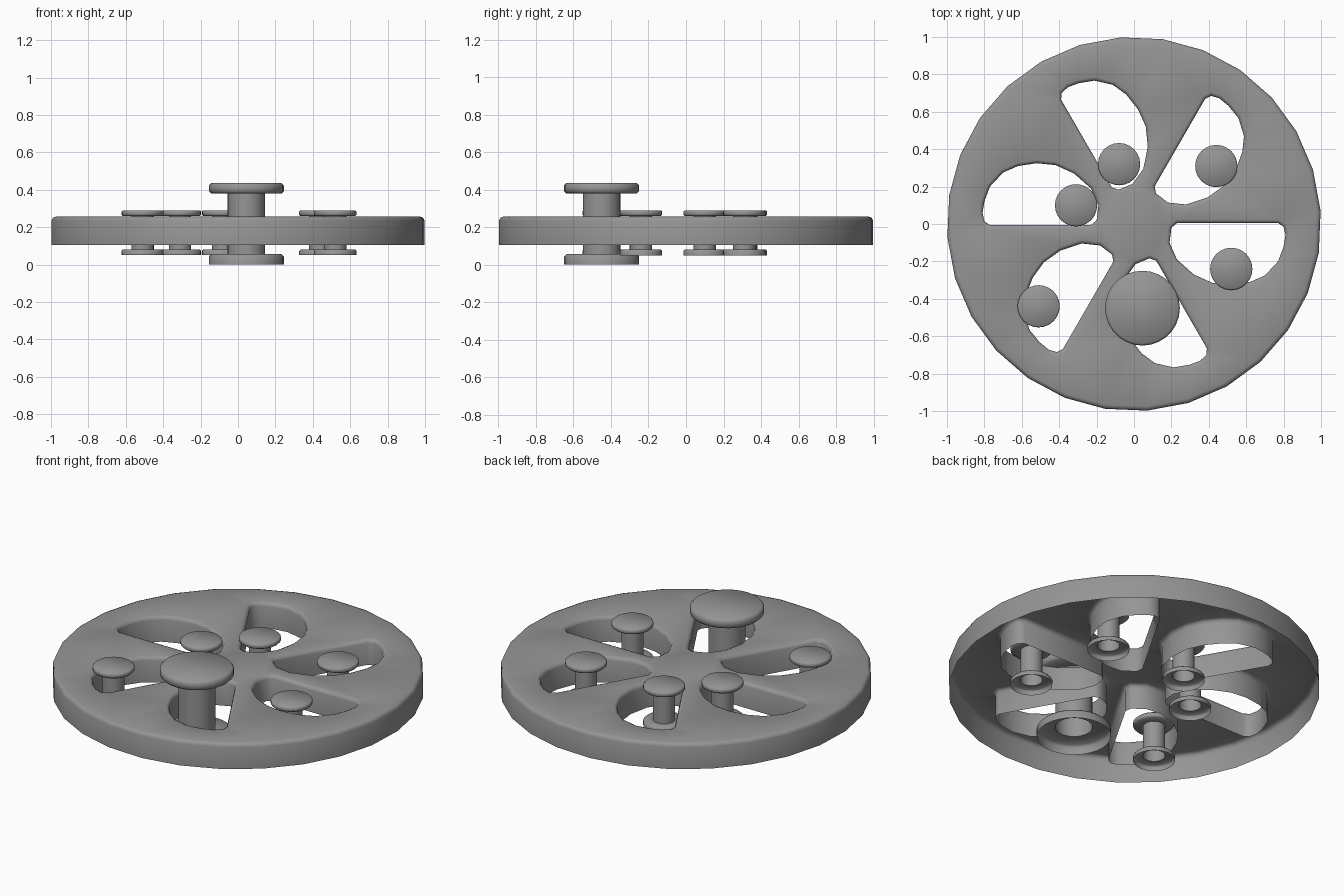
import bpy, bmesh, math
from mathutils import Vector, Matrix

if "Cube" in bpy.data.objects:
    bpy.data.objects.remove(bpy.data.objects["Cube"], do_unlink=True)

grey = bpy.data.materials.new("plain grey")
grey.use_nodes = True
colour = (0.3, 0.3, 0.3, 1)
grey.diffuse_color = colour
grey.node_tree.nodes["Principled BSDF"].inputs["Base Color"].default_value = colour

BOTTOM, SHOULDER, TOP = 0.105, 0.235, 0.256


def finish(name, bm):
    mesh = bpy.data.meshes.new(name)
    bm.to_mesh(mesh)
    bm.free()
    mesh.materials.append(grey)
    obj = bpy.data.objects.new(name, mesh)
    bpy.context.collection.objects.link(obj)
    bpy.ops.object.select_all(action="DESELECT")
    obj.select_set(True)
    bpy.context.view_layer.objects.active = obj
    bpy.ops.object.shade_smooth_by_angle(angle=math.radians(50))
    return obj


def offset(points, amount):
    """Move a counter-clockwise outline outwards by amount."""
    moved = []
    for i, p in enumerate(points):
        a = (p - points[i - 1]).normalized()
        b = (points[(i + 1) % len(points)] - p).normalized()
        n = Vector((a.y + b.y, -a.x - b.x)).normalized()
        moved.append(p + n * amount / max(n.dot(Vector((a.y, -a.x))), 0.5))
    return moved


def wall(bm, points, lean, outward):
    """Vertical wall with a rounded shoulder; returns its top edges."""
    levels = [(BOTTOM, 0), (SHOULDER, 0), (SHOULDER + 0.015, 0.3), (TOP, 1)]
    rings = [[bm.verts.new((p.x, p.y, z)) for p in offset(points, lean * k)]
             for z, k in levels]
    n = len(points)
    for low, high in zip(rings, rings[1:]):
        for i in range(n):
            j = (i + 1) % n
            quad = [low[i], low[j], high[j], high[i]]
            bm.faces.new(quad if outward else quad[::-1])
    return [bm.edges.get((rings[-1][i], rings[-1][(i + 1) % n])) for i in range(n)]


# Wheel plate: open underneath, with six petal openings
SIDES = 28
rim = [Vector((math.cos(a), math.sin(a)))
       for a in (math.radians(4) + math.tau * i / SIDES for i in range(SIDES))]
petal = [Vector(p) for p in (
    (0.77, 0.005), (0.23, 0.005), (0.2, -0.02), (0.19, -0.1), (0.23, -0.19),
    (0.32, -0.27), (0.42, -0.315), (0.52, -0.325), (0.62, -0.31), (0.7, -0.275),
    (0.77, -0.2), (0.8, -0.12), (0.81, -0.06), (0.8, -0.015))]
bm = bmesh.new()
edges = wall(bm, rim, -0.022, True)
for k in range(6):
    turn = Matrix.Rotation(math.radians(60 * k), 2)
    edges += wall(bm, [turn @ p for p in petal], 0.018, False)
bmesh.ops.triangle_fill(bm, edges=edges, use_beauty=True, normal=(0, 0, 1))
finish("wheel_plate", bm)


# Flanged pins: hollow shells, open underneath
def pin(name, x, y, low, high, thick, flange, shaft, sides):
    b = thick * 0.22
    profile = [(flange, low), (flange, low + thick - b), (flange - b, low + thick),
               (shaft, low + thick), (shaft, high - thick), (flange - b, high - thick),
               (flange, high - thick + b), (flange, high - b), (flange - b, high)]
    bm = bmesh.new()
    rings = [[bm.verts.new((x + r * math.cos(math.tau * i / sides),
                            y + r * math.sin(math.tau * i / sides), z))
              for i in range(sides)] for r, z in profile]
    for lo, hi in zip(rings, rings[1:]):
        for i in range(sides):
            j = (i + 1) % sides
            bm.faces.new((lo[i], lo[j], hi[j], hi[i]))
    bm.faces.new(rings[-1])
    finish(name, bm)


pin("large_pin", 0.045, -0.45, 0.0, 0.436, 0.056, 0.2, 0.1, 28)
spots = [(-0.08, 0.32), (0.44, 0.31), (0.52, -0.24), (-0.51, -0.44), (-0.31, 0.1)]
for i, (x, y) in enumerate(spots):
    pin(f"small_pin_{i + 1}", x, y, 0.05, 0.29, 0.03, 0.113, 0.06, 24)
